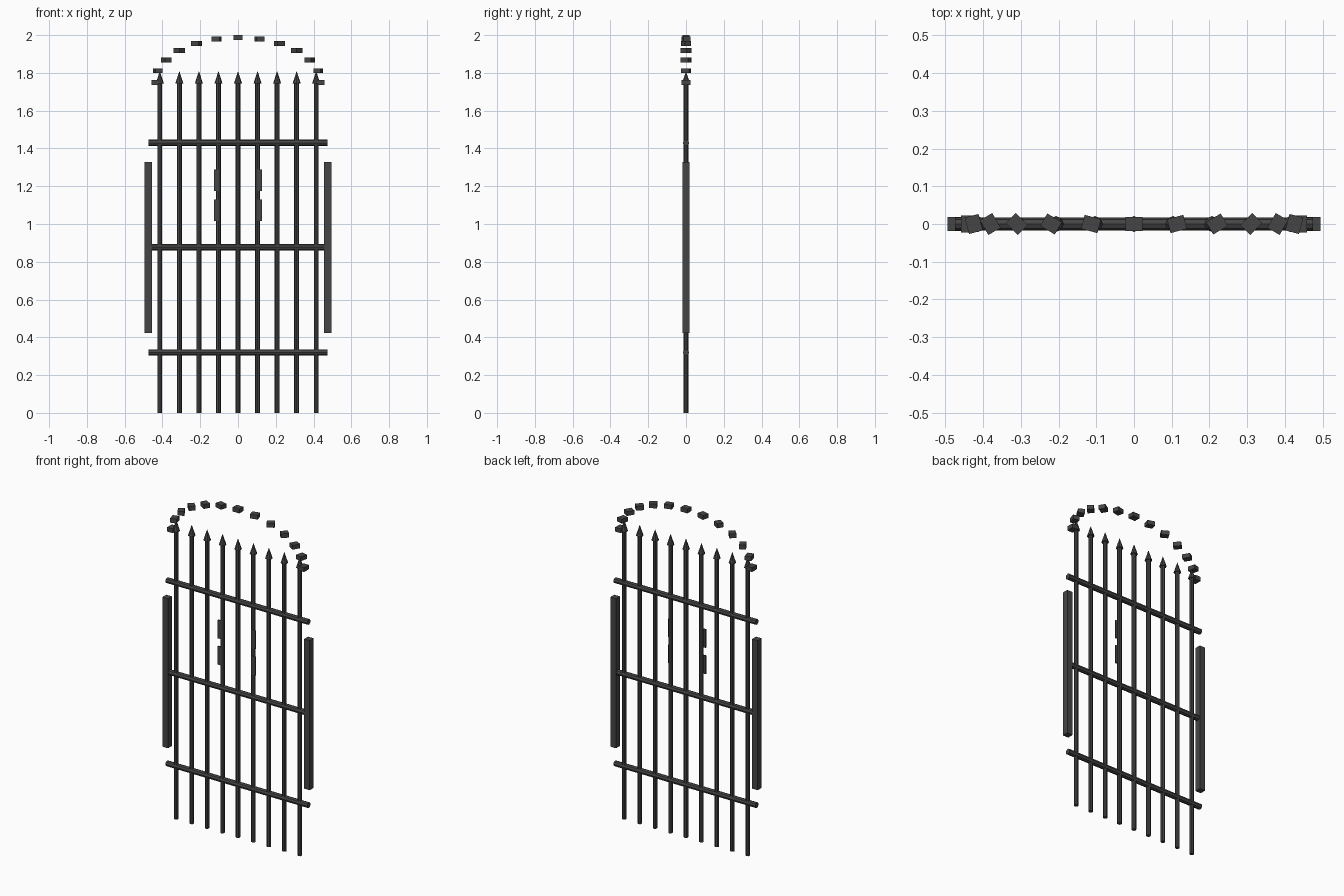
import bpy
from math import cos, sin, pi, radians

cube = bpy.data.objects.get("Cube")
if cube:
    bpy.data.objects.remove(cube, do_unlink=True)

# Dark iron
iron = bpy.data.materials.new("dark iron")
iron.use_nodes = True
colour = (0.06, 0.06, 0.06, 1)
iron.diffuse_color = colour
iron.node_tree.nodes["Principled BSDF"].inputs["Base Color"].default_value = colour


def finish(name):
    obj = bpy.context.object
    obj.name = name
    obj.data.materials.append(iron)
    return obj


def box(name, loc, size, turn=0):
    bpy.ops.mesh.primitive_cube_add(size=1, location=loc, rotation=(0, 0, turn))
    finish(name).scale = size


def rod(name, loc, radius, length, rotation=(0, 0, 0), tip=None):
    bpy.ops.mesh.primitive_cone_add(
        vertices=8, radius1=radius, radius2=radius if tip is None else tip,
        depth=length, location=loc, rotation=rotation)
    finish(name)


# Upright bars with spear points
BAR_TOP, TIP = 1.745, 1.81
for i in range(9):
    x = (i - 4) * 0.1035
    rod(f"bar_{i + 1}", (x, 0, BAR_TOP / 2), 0.0128, BAR_TOP)
    rod(f"spear_point_{i + 1}", (x, 0, (BAR_TOP + TIP) / 2), 0.021, TIP - BAR_TOP, tip=0)

# Horizontal rails
for name, z in (("lower", 0.32), ("middle", 0.877), ("upper", 1.43)):
    rod(f"{name}_rail", (0, 0, z), 0.0168, 0.95, (0, pi / 2, 0))

# Side posts and small plates on the front of two bars
for side, s in (("left", 1), ("right", -1)):
    box(f"{side}_post", (s * 0.475, 0, 0.876), (0.038, 0.038, 0.906))
    for level, z in (("lower", 1.073), ("upper", 1.232)):
        box(f"{side}_{level}_plate", (s * 0.115, -0.011, z), (0.022, 0.006, 0.112))

# Arch of separate blocks, each turned about the vertical
for i in range(13):
    a = radians(15 * i)
    box(f"arch_block_{i + 1}", (0.44 * cos(a), 0, 1.75 + 0.237 * sin(a)),
        (0.045, 0.038, 0.026), pi / 2 - a)
